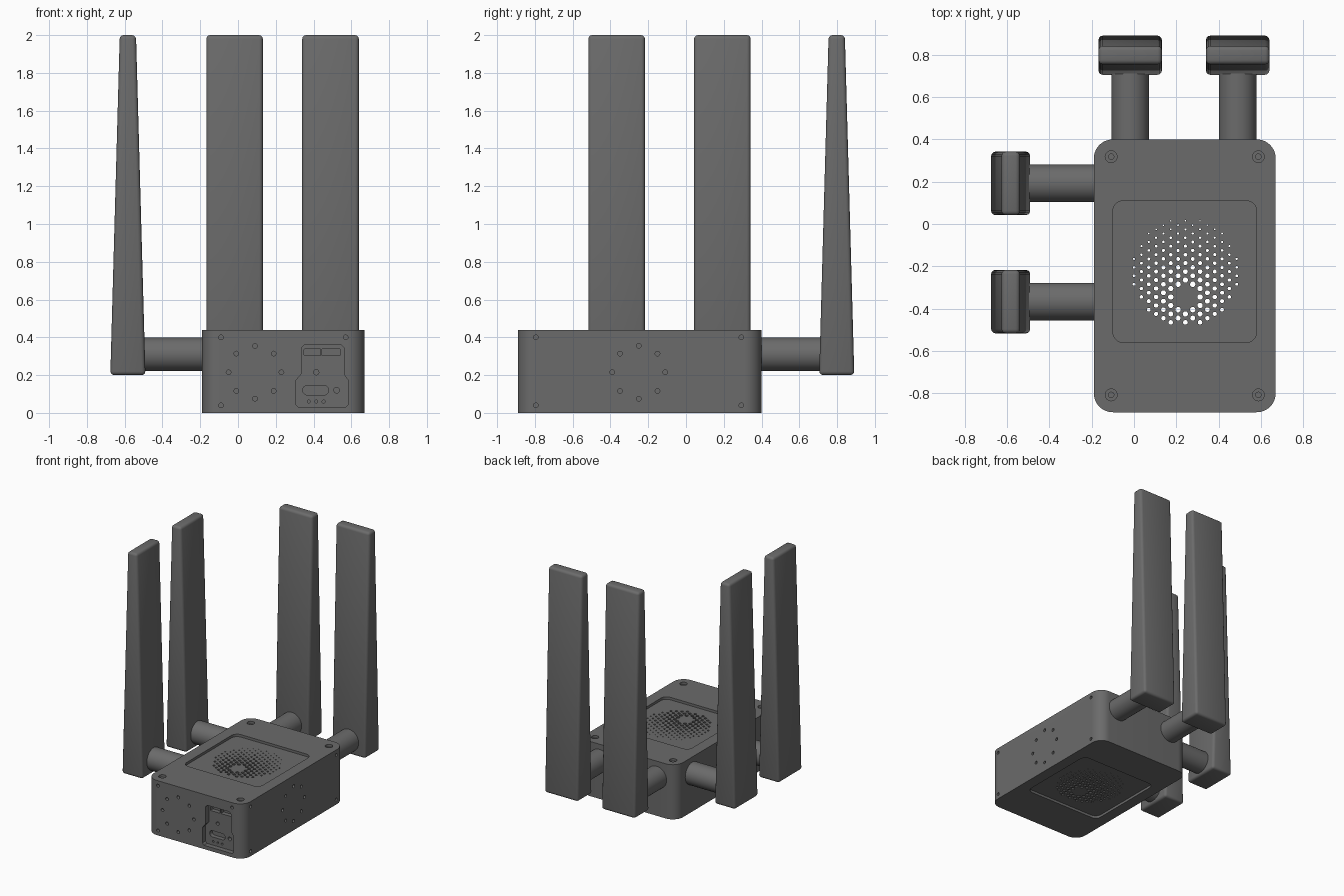
import bpy, bmesh
from math import cos, sin, pi, hypot
from mathutils import Vector

if "Cube" in bpy.data.objects:
    bpy.data.objects.remove(bpy.data.objects["Cube"])

grey = bpy.data.materials.new("dark grey plastic")
grey.use_nodes = True
tone = (0.147, 0.147, 0.147, 1)
grey.diffuse_color = tone
grey.node_tree.nodes["Principled BSDF"].inputs["Base Color"].default_value = tone


def circle(u, v, r, n=16):
    return [(u + r * cos(2 * pi * i / n), v + r * sin(2 * pi * i / n)) for i in range(n)]


def rounded(u0, u1, v0, v1, r, seg=8):
    """Outline of a rounded rectangle."""
    pts = []
    corners = [(u1 - r, v1 - r), (u0 + r, v1 - r), (u0 + r, v0 + r), (u1 - r, v0 + r)]
    for q, (u, v) in enumerate(corners):
        for i in range(seg + 1):
            a = (q + i / seg) * pi / 2
            pts.append((u + r * cos(a), v + r * sin(a)))
    return pts


def prism(bm, outline, axis, d0, d1):
    """Extrude a 2D outline along an axis from d0 to d1."""
    def place(u, v, d):
        return {"x": (d, u, v), "y": (u, d, v), "z": (u, v, d)}[axis]
    low, high = [[bm.verts.new(place(u, v, d)) for u, v in outline] for d in (d0, d1)]
    bm.faces.new(low)
    bm.faces.new(high)
    n = len(outline)
    for i in range(n):
        j = (i + 1) % n
        bm.faces.new((low[i], low[j], high[j], high[i]))


def make(name, bm):
    bmesh.ops.recalc_face_normals(bm, faces=bm.faces)
    mesh = bpy.data.meshes.new(name)
    bm.to_mesh(mesh)
    bm.free()
    mesh.materials.append(grey)
    ob = bpy.data.objects.new(name, mesh)
    bpy.context.collection.objects.link(ob)
    return ob


def activate(ob):
    bpy.ops.object.select_all(action='DESELECT')
    ob.select_set(True)
    bpy.context.view_layer.objects.active = ob


def smooth(ob):
    activate(ob)
    bpy.ops.object.shade_smooth_by_angle(angle=0.6)


def carve(ob, bm):
    """Subtract the prisms in bm from ob."""
    cutter = make("cutter", bm)
    cutter.hide_render = True
    mod = ob.modifiers.new("carve", 'BOOLEAN')
    mod.operation, mod.solver, mod.object = 'DIFFERENCE', 'EXACT', cutter
    activate(ob)
    bpy.ops.object.modifier_apply(modifier=mod.name)
    bpy.data.objects.remove(cutter)


# Case
X0, X1, Y0, Y1, H = -0.19, 0.67, -0.89, 0.40, 0.44
bm = bmesh.new()
prism(bm, rounded(X0, X1, Y0, Y1, 0.09, 10), "z", 0, H)
case = make("case", bm)

# Hollow interior, lid recesses, screw counterbores and port bay
bm = bmesh.new()
prism(bm, rounded(X0 + 0.1, X1 - 0.1, Y0 + 0.1, Y1 - 0.1, 0.05), "z", 0.07, H - 0.07)
for d0, d1 in ((H - 0.02, H + 0.05), (-0.05, 0.02)):
    prism(bm, rounded(-0.10, 0.58, -0.56, 0.11, 0.05), "z", d0, d1)
screws = [(x, y) for x in (-0.108, 0.588) for y in (-0.808, 0.318)]
for x, y in screws:
    prism(bm, circle(x, y, 0.028, 20), "z", H - 0.02, H + 0.05)
bay = [(0.32, 0.03), (0.57, 0.03), (0.585, 0.045), (0.585, 0.17), (0.56, 0.205), (0.56, 0.345),
       (0.545, 0.36), (0.35, 0.36), (0.335, 0.345), (0.335, 0.205), (0.305, 0.17), (0.305, 0.045)]
prism(bm, bay, "y", Y0 - 0.05, Y0 + 0.04)
carve(case, bm)

# Vent holes, growing toward the lower middle
bm = bmesh.new()
cx, cy, pitch = 0.243, -0.225, 0.04
for i in range(-7, 8):
    for k in range(-7, 8):
        x = cx + i * pitch * 0.866
        y = cy + (k + 0.5 * (i % 2)) * pitch
        focus = hypot(x - cx, y + 0.345)
        if hypot(x - cx, y - cy) < 0.25 and focus > 0.066:
            prism(bm, circle(x, y, 0.0155 - 0.033 * focus, 10), "z", -0.05, H + 0.05)

# Screw bores in the lid
for x, y in screws:
    prism(bm, circle(x, y, 0.013), "z", H - 0.05, H + 0.05)


# Rings of eight holes and corner holes on the front and one side
def wall_holes(axis, centre, corners, d0, d1):
    spots = [(u, v) for u, v in circle(centre, 0.215, 0.14, 8)] + corners
    for u, v in spots:
        prism(bm, circle(u, v, 0.0125), axis, d0, d1)


wall_holes("y", 0.09, [(-0.09, 0.4), (0.57, 0.4), (-0.09, 0.04)], Y0 - 0.05, Y0 + 0.03)
wall_holes("x", -0.25, [(y, z) for y in (-0.795, 0.293) for z in (0.04, 0.4)], X1 - 0.03, X1 + 0.05)

# Ports inside the bay
ports = [rounded(0.35, 0.437, 0.303, 0.34, 0.005, 2), rounded(0.443, 0.54, 0.303, 0.34, 0.005, 2),
         rounded(0.343, 0.48, 0.095, 0.145, 0.024), circle(0.414, 0.215, 0.014), circle(0.522, 0.12, 0.015)]
ports += [circle(x, 0.06, 0.008, 12) for x in (0.375, 0.414, 0.453)]
for outline in ports:
    prism(bm, outline, "y", Y0 + 0.02, Y0 + 0.075)
carve(case, bm)
smooth(case)


# Tapered antennas, each on a round arm
def antenna(name, side, along):
    blade_mid = -0.583 if side == "x" else 0.798
    profile = [(blade_mid - 0.093, 0.2), (blade_mid + 0.093, 0.2),
               (blade_mid + 0.043, 2.0), (blade_mid - 0.043, 2.0)]
    bm = bmesh.new()
    if side == "x":
        prism(bm, profile, "y", along - 0.15, along + 0.15)
    else:
        prism(bm, profile, "x", along - 0.15, along + 0.15)
    bmesh.ops.bevel(bm, geom=bm.edges[:], offset=0.02, segments=3, profile=0.5, affect='EDGES')
    smooth(make(name + "_antenna", bm))
    bm = bmesh.new()
    span = (-0.52, X0 + 0.01) if side == "x" else (Y1 - 0.01, 0.74)
    prism(bm, circle(along, 0.31, 0.089, 40), side, *span)
    smooth(make(name + "_arm", bm))


antenna("side_front", "x", -0.367)
antenna("side_back", "x", 0.192)
antenna("back_inner", "y", -0.018)
antenna("back_outer", "y", 0.49)
